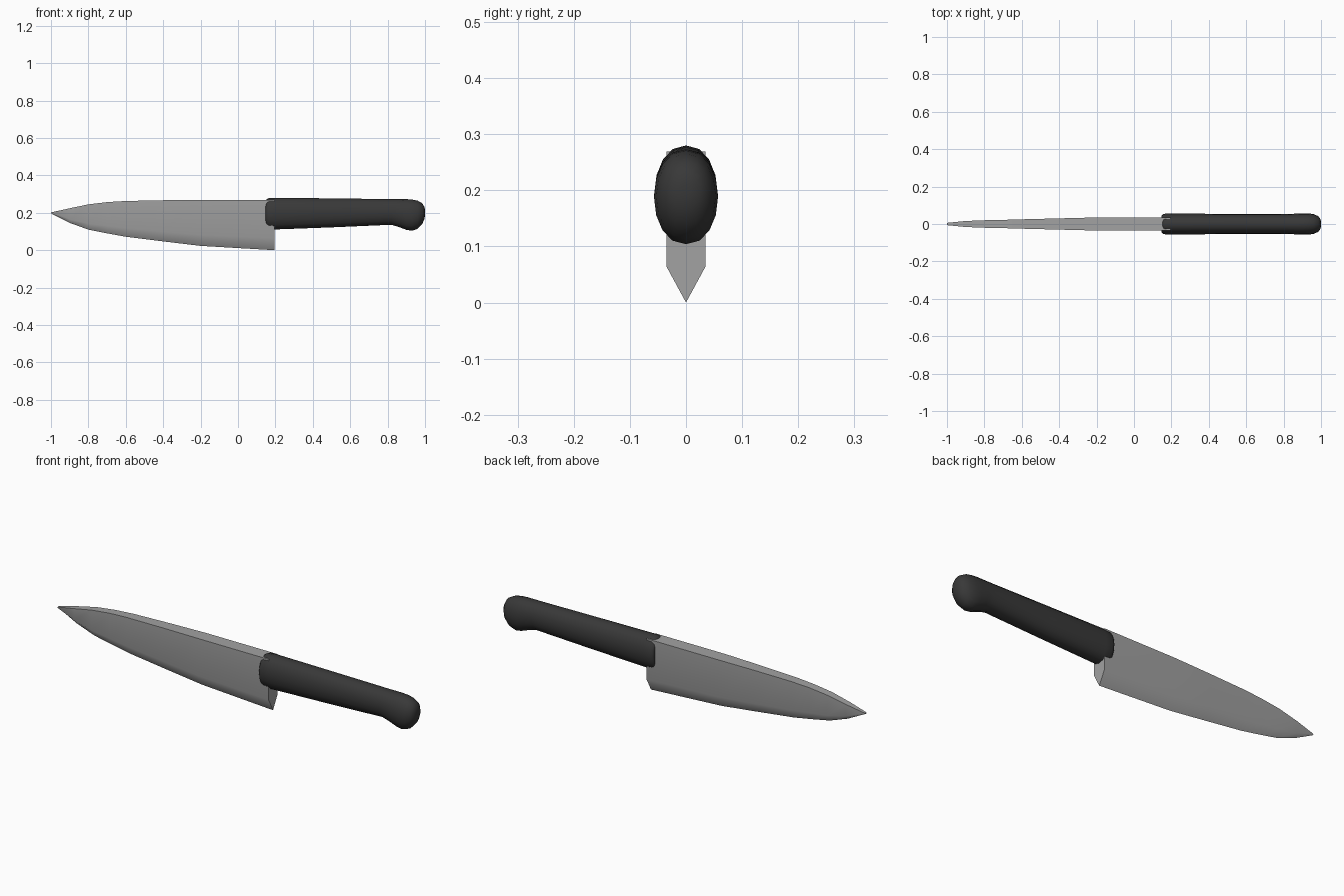
import bpy, bmesh, math

if "Cube" in bpy.data.objects:
    bpy.data.objects.remove(bpy.data.objects["Cube"])


def material(name, value, roughness):
    m = bpy.data.materials.new(name)
    m.use_nodes = True
    m.diffuse_color = (value, value, value, 1)
    bsdf = m.node_tree.nodes["Principled BSDF"]
    bsdf.inputs["Base Color"].default_value = (value, value, value, 1)
    bsdf.inputs["Roughness"].default_value = roughness
    return m


def loft(name, rings, mat, angle):
    """Skin a list of equal-length cross-sections and cap both ends."""
    bm = bmesh.new()
    loops = [[bm.verts.new(p) for p in ring] for ring in rings]
    n = len(loops[0])
    for a, b in zip(loops, loops[1:]):
        for i in range(n):
            j = (i + 1) % n
            bm.faces.new((a[i], a[j], b[j], b[i]))
    bm.faces.new(loops[0])
    bm.faces.new(loops[-1])
    bmesh.ops.remove_doubles(bm, verts=bm.verts, dist=0.0005)
    bmesh.ops.recalc_face_normals(bm, faces=bm.faces)
    mesh = bpy.data.meshes.new(name)
    bm.to_mesh(mesh)
    bm.free()
    mesh.materials.append(mat)
    obj = bpy.data.objects.new(name, mesh)
    bpy.context.collection.objects.link(obj)
    bpy.ops.object.select_all(action="DESELECT")
    obj.select_set(True)
    bpy.context.view_layer.objects.active = obj
    bpy.ops.object.shade_smooth_by_angle(angle=math.radians(angle))
    return obj


steel = material("steel grey", 0.36, 0.4)
black = material("black plastic", 0.04, 0.6)


# Blade: flat spine, parallel sides, ground to a sharp edge
def blade_ring(x, edge, spine, half):
    shoulder = edge + 0.24 * (spine - edge)
    return [(x, -half, spine), (x, half, spine), (x, half, shoulder),
            (x, 0, edge), (x, -half, shoulder)]


# x, edge height, spine height, half thickness
blade_stations = [
    (-1.0, 0.197, 0.202, 0.006), (-0.9, 0.146, 0.224, 0.016),
    (-0.8, 0.11, 0.245, 0.02), (-0.7, 0.09, 0.257, 0.022),
    (-0.6, 0.072, 0.263, 0.025), (-0.4, 0.047, 0.267, 0.03),
    (-0.2, 0.023, 0.269, 0.035), (0.195, 0.0, 0.269, 0.035),
]
blade = loft("blade", [blade_ring(*s) for s in blade_stations], steel, 65)
weighted = blade.modifiers.new("flat sides", "WEIGHTED_NORMAL")
weighted.keep_sharp = True


# Handle: oval grip with rounded front and a hooked butt
def handle_ring(x, low, high, half, sides=16):
    ring = []
    for i in range(sides):
        a = math.tau * i / sides
        y = half * math.copysign(abs(math.cos(a)) ** 0.9, math.cos(a))
        z = (low + high) / 2 + (high - low) / 2 * math.sin(a)
        ring.append((x, y, z))
    return ring


# x, bottom, top, half width
handle_stations = [
    (0.148, 0.13, 0.262, 0.044), (0.153, 0.121, 0.272, 0.051),
    (0.165, 0.114, 0.279, 0.055), (0.2, 0.111, 0.28, 0.056),
    (0.5, 0.122, 0.277, 0.054), (0.82, 0.136, 0.273, 0.053),
    (0.86, 0.124, 0.273, 0.055), (0.9, 0.109, 0.273, 0.057),
    (0.93, 0.104, 0.271, 0.057), (0.96, 0.114, 0.265, 0.053),
    (0.985, 0.14, 0.251, 0.042), (0.997, 0.168, 0.231, 0.026),
    (1.0, 0.19, 0.212, 0.01),
]
loft("handle", [handle_ring(*s) for s in handle_stations], black, 60)
